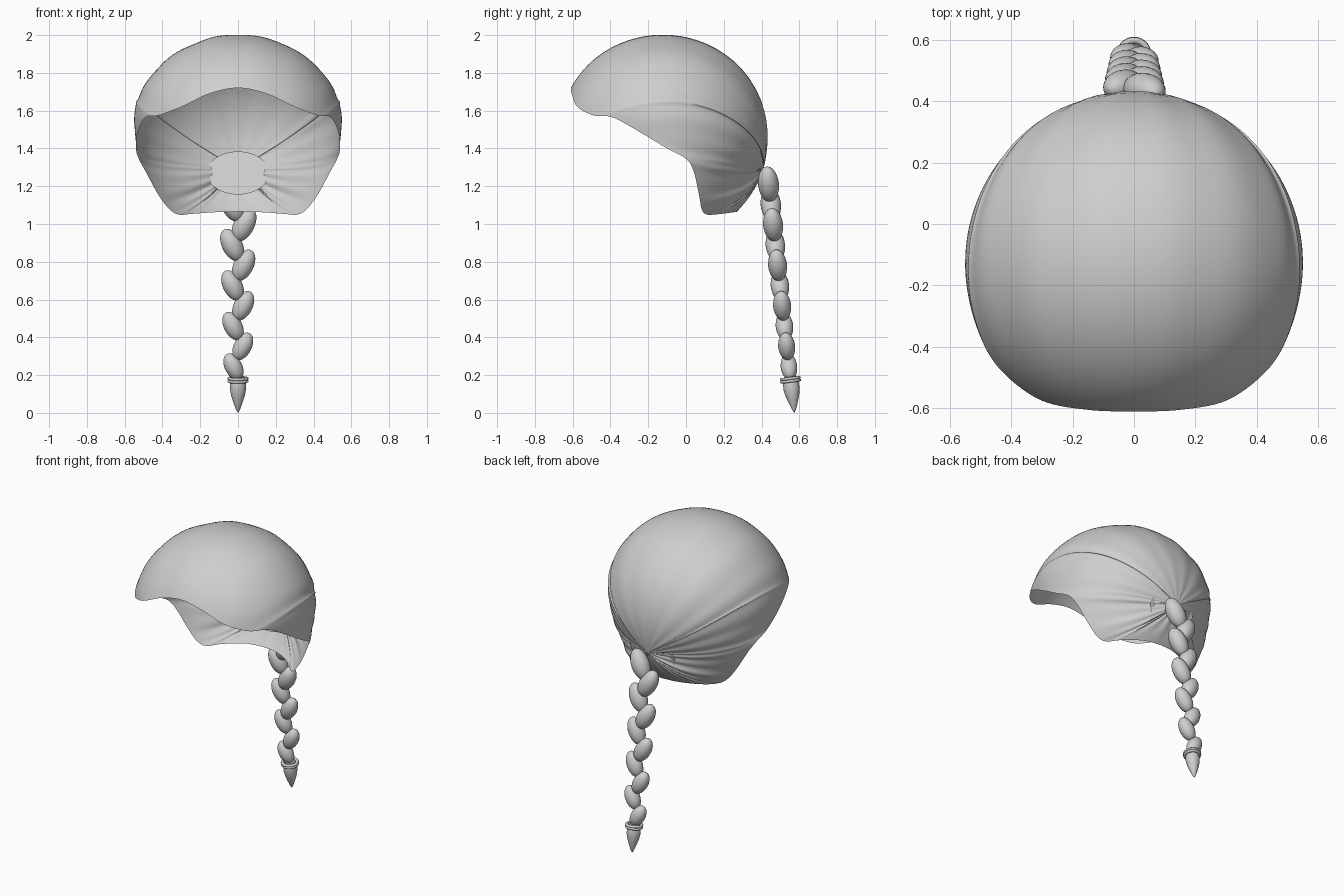
import bpy, bmesh, math, random
from mathutils import Vector, Matrix

if "Cube" in bpy.data.objects:
    bpy.data.objects.remove(bpy.data.objects["Cube"])

random.seed(4)
grey = bpy.data.materials.new("soft grey")
grey.diffuse_color = (0.62, 0.62, 0.62, 1)
grey.use_nodes = True
grey.node_tree.nodes["Principled BSDF"].inputs["Base Color"].default_value = grey.diffuse_color


def finish(name, bm, angle=60):
    bmesh.ops.recalc_face_normals(bm, faces=bm.faces)
    mesh = bpy.data.meshes.new(name)
    bm.to_mesh(mesh)
    bm.free()
    mesh.materials.append(grey)
    ob = bpy.data.objects.new(name, mesh)
    bpy.context.collection.objects.link(ob)
    bpy.context.view_layer.objects.active = ob
    ob.select_set(True)
    bpy.ops.object.shade_smooth_by_angle(angle=math.radians(angle))
    ob.select_set(False)
    return ob


def spline(pts, t):
    """Catmull-Rom point on a closed loop, t in 0..1."""
    n = len(pts)
    f = t * n
    i = int(f)
    u = f - i
    a, b, c, d = (pts[(i + k) % n] for k in (-1, 0, 1, 2))
    return 0.5 * (2 * b + (c - a) * u + (2 * a - 5 * b + 4 * c - d) * u * u
                  + (3 * b - a - 3 * c + d) * u ** 3)


# Hair cap: strands sweep from the gathering point to the hem
centre = Vector((0, -0.12, 1.5))
semi = Vector((0.548, 0.532, 0.5))
half_hem = [Vector(p) for p in (
    (0, -0.61, 1.72), (0.15, -0.605, 1.69), (0.3, -0.575, 1.62),
    (0.42, -0.49, 1.575), (0.49, -0.39, 1.565), (0.53, -0.25, 1.49),
    (0.54, -0.1, 1.40), (0.525, 0.0, 1.345), (0.49, 0.04, 1.28),
    (0.425, 0.068, 1.16), (0.365, 0.083, 1.08), (0.315, 0.11, 1.05),
    (0.25, 0.18, 1.053), (0.13, 0.25, 1.062), (0, 0.27, 1.065))]
hem = half_hem + [Vector((-p.x, p.y, p.z)) for p in half_hem[-2:0:-1]]


def unit_space(p):
    d = p - centre
    return Vector((d.x / semi.x, d.y / semi.y, d.z / semi.z))


root = Vector((0, 0.41, 1.29))
gather = unit_space(root)
COLS, ROWS = 224, 40
# alternating ridges and grooves of uneven depth
fold = [(1 if k % 2 else -1) * random.uniform(0.2, 1) for k in range(COLS // 4)]


def fold_at(i):
    k, u = divmod(i, 4)
    u = (1 - math.cos(math.pi * u / 4)) / 2
    return fold[k] * (1 - u) + fold[(k + 1) % len(fold)] * u


bm = bmesh.new()
grid = []
for i in range(COLS):
    rim = unit_space(spline(hem, i / COLS))
    pd, rd = gather.normalized(), rim.normalized()
    # strands reaching the brow arch up over the crown
    s = max(0, min(1, (rim.z + 0.5) / 0.85))
    s = s * s * (3 - 2 * s)
    mid = (pd + rd + Vector((0, 0, 0.75 * s))).normalized() * 1.3
    low = max(0, min(1, (-0.25 - rim.z) / 0.5))
    col = []
    for j in range(1, ROWS + 1):
        t = j / ROWS
        d = (pd * (1 - t) ** 2 + mid * 2 * t * (1 - t) + rd * t * t).normalized()
        r = (1 + (rim.length - 1) * t ** (2 - 0.9 * low)
             + (gather.length - 1) * (1 - t) ** (6 - 4.9 * low))
        r += 0.008 * fold_at(i) * math.sin(math.pi * t ** 0.7)
        col.append(bm.verts.new(centre + Vector(
            (d.x * semi.x * r, d.y * semi.y * r, d.z * semi.z * r))))
    grid.append(col)
pole = bm.verts.new(root)
for i in range(COLS):
    a, b = grid[i], grid[(i + 1) % COLS]
    bm.faces.new((pole, a[0], b[0]))
    for j in range(ROWS - 1):
        bm.faces.new((a[j], a[j + 1], b[j + 1], b[j]))
finish("hair_cap", bm, 80)

# Smooth round patch covering the gathering point on the inside
bm = bmesh.new()
bmesh.ops.create_circle(bm, cap_ends=True, segments=40, radius=1)
bm.transform(Matrix.Translation((0, 0.355, 1.27)) @ Matrix.Rotation(math.radians(72), 4, 'X')
             @ Matrix.Diagonal((0.165, 0.12, 1, 1)))
finish("inner_patch", bm)

# Braid: leaning lobes alternating left and right, shrinking downwards
LOBES = 10
for k in range(LOBES):
    f = k / (LOBES - 1)
    side = 1 if k % 2 == 0 else -1
    z = 1.21 - 0.965 * f
    y = 0.437 + 0.108 * f
    long, short = 0.102 - 0.026 * f, 0.058 - 0.012 * f
    bm = bmesh.new()
    bmesh.ops.create_uvsphere(bm, u_segments=24, v_segments=14, radius=1)
    bm.transform(Matrix.Translation((side * (0.034 - 0.01 * f), y, z))
                 @ Matrix.Rotation(math.radians(6), 4, 'X')
                 @ Matrix.Rotation(side * math.radians(27), 4, 'Y')
                 @ Matrix.Diagonal((short, short * 0.95, long, 1)))
    finish(f"braid_lobe_{k + 1}", bm)


def lathe(name, profile, matrix, closed=False, seg=28):
    bm = bmesh.new()
    rings = [[bm.verts.new((r * math.cos(math.tau * s / seg),
                            r * math.sin(math.tau * s / seg), z))
              for s in range(seg)] for r, z in profile]
    pairs = list(zip(rings, rings[1:] + (rings[:1] if closed else [])))
    for a, b in pairs:
        for s in range(seg):
            n = (s + 1) % seg
            bm.faces.new((a[s], a[n], b[n], b[s]))
    bmesh.ops.remove_doubles(bm, verts=bm.verts, dist=0.0001)
    bm.transform(matrix)
    return finish(name, bm)


# Hair tie and pointed tuft at the end of the braid
lean = Matrix.Translation((0, 0.553, 0.175)) @ Matrix.Rotation(math.radians(7), 4, 'X')
for n, dz in (("upper", 0.007), ("lower", -0.007)):
    loop = [(0.046 + 0.010 * math.cos(math.tau * q / 10),
             dz + 0.008 * math.sin(math.tau * q / 10)) for q in range(10)]
    lathe(f"hair_tie_{n}", loop, lean, closed=True)
lathe("braid_tip", [(0, 0.02), (0.034, 0.015), (0.042, -0.02), (0.043, -0.05),
                    (0.036, -0.085), (0.024, -0.122), (0.01, -0.16), (0, -0.176)], lean)
